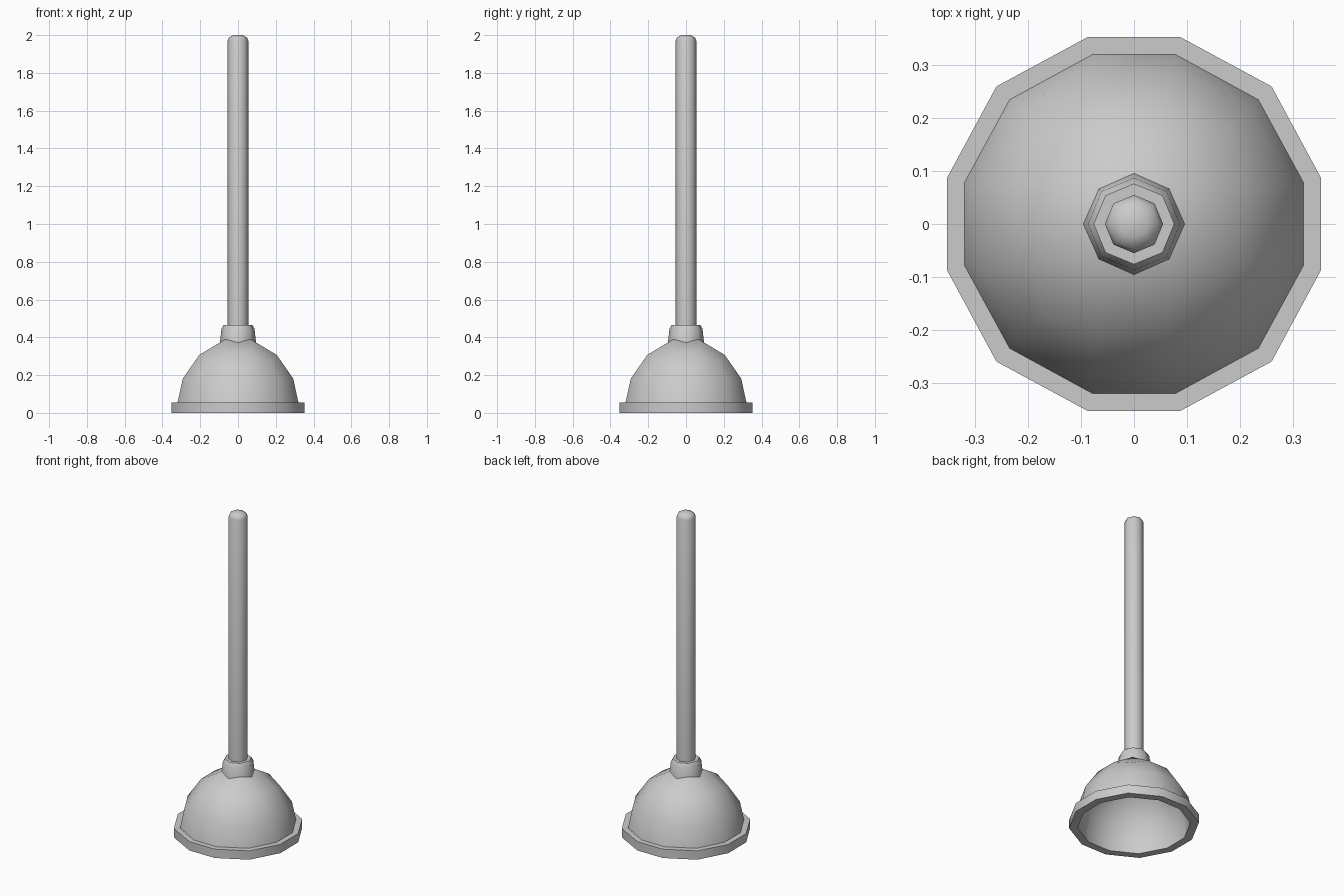
import bpy
import bmesh
import math
from mathutils import Matrix, Vector

if "Cube" in bpy.data.objects:
    bpy.data.objects.remove(bpy.data.objects["Cube"])

grey = bpy.data.materials.new("plain grey")
grey.use_nodes = True
grey.diffuse_color = (0.6, 0.6, 0.6, 1)
grey.node_tree.nodes["Principled BSDF"].inputs["Base Color"].default_value = (0.6, 0.6, 0.6, 1)


def finish(bm, name, angle):
    bmesh.ops.recalc_face_normals(bm, faces=bm.faces)
    mesh = bpy.data.meshes.new(name)
    bm.to_mesh(mesh)
    bm.free()
    mesh.materials.append(grey)
    obj = bpy.data.objects.new(name, mesh)
    bpy.context.collection.objects.link(obj)
    bpy.ops.object.select_all(action="DESELECT")
    obj.select_set(True)
    bpy.context.view_layer.objects.active = obj
    bpy.ops.object.shade_smooth_by_angle(angle=math.radians(angle))


def bridge(bm, lower, upper):
    n = len(lower)
    for i in range(n):
        j = (i + 1) % n
        bm.faces.new((lower[i], lower[j], upper[j], upper[i]))


def lathe(name, profile, sides, angle, capped=False):
    bm = bmesh.new()
    rings = []
    for r, z in profile:
        turns = [math.tau * i / sides for i in range(sides)]
        rings.append([bm.verts.new((r * math.cos(t), r * math.sin(t), z)) for t in turns])
    for lower, upper in zip(rings, rings[1:]):
        bridge(bm, lower, upper)
    if capped:
        bm.faces.new(rings[0])
        bm.faces.new(rings[-1])
    finish(bm, name, angle)


def quarter_turns(bm, points):
    """Repeat points around the z axis, four times."""
    return [bm.verts.new(Matrix.Rotation(q * math.pi / 2, 3, "Z") @ Vector(p))
            for q in range(4) for p in points]


def rounded_ring(bm, side, half, corner, z_side, z_corner):
    return quarter_turns(bm, [(side, -half, z_side), (side, half, z_side),
                              (corner, corner, z_corner)])


BASE = 0.055  # height of the rim


def dome_shell(bm, scale):
    """Half of a rounded cube, three faces across; returns its bottom ring."""
    def ring(side, half, corner, z_side, z_corner):
        return rounded_ring(bm, side * scale, half * scale, corner * scale,
                            BASE + z_side * scale, BASE + z_corner * scale)
    bottom = ring(0.32, 0.079, 0.235, 0, 0)
    middle = ring(0.292, 0.077, 0.218, 0.127, 0.115)
    edge = ring(0.205, 0.07, 0.172, 0.252, 0.213)
    bridge(bm, bottom, middle)
    bridge(bm, middle, edge)
    d = 0.07 * scale
    crown = quarter_turns(bm, [(d, d, BASE + 0.333 * scale)])
    for q in range(4):
        k = 3 * q
        bm.faces.new((edge[k], edge[k + 1], crown[q], crown[q - 1]))
        bm.faces.new((edge[k + 1], edge[k + 2], edge[(k + 3) % 12], crown[q]))
    bm.faces.new(crown)
    return bottom


# Hollow rubber cup with its flat-topped rim
cup = bmesh.new()
outer_dome = dome_shell(cup, 1)
inner_dome = dome_shell(cup, 0.96)
rim_top = rounded_ring(cup, 0.353, 0.088, 0.26, BASE, BASE)
rim_foot = rounded_ring(cup, 0.353, 0.088, 0.26, 0, 0)
mouth = rounded_ring(cup, 0.307, 0.076, 0.226, 0, 0)
loops = [outer_dome, rim_top, rim_foot, mouth, inner_dome]
for first, second in zip(loops, loops[1:]):
    bridge(cup, first, second)
finish(cup, "rubber_cup", 42)

# Collar that grips the handle
lathe("collar", [(0.097, 0.362), (0.087, 0.447), (0.076, 0.465), (0.05, 0.465)], 8, 60)

# Handle with a rounded end
lathe("handle", [(0.055, 0.4), (0.055, 1.97), (0.047, 1.988), (0.025, 2.0)], 8, 60, True)
